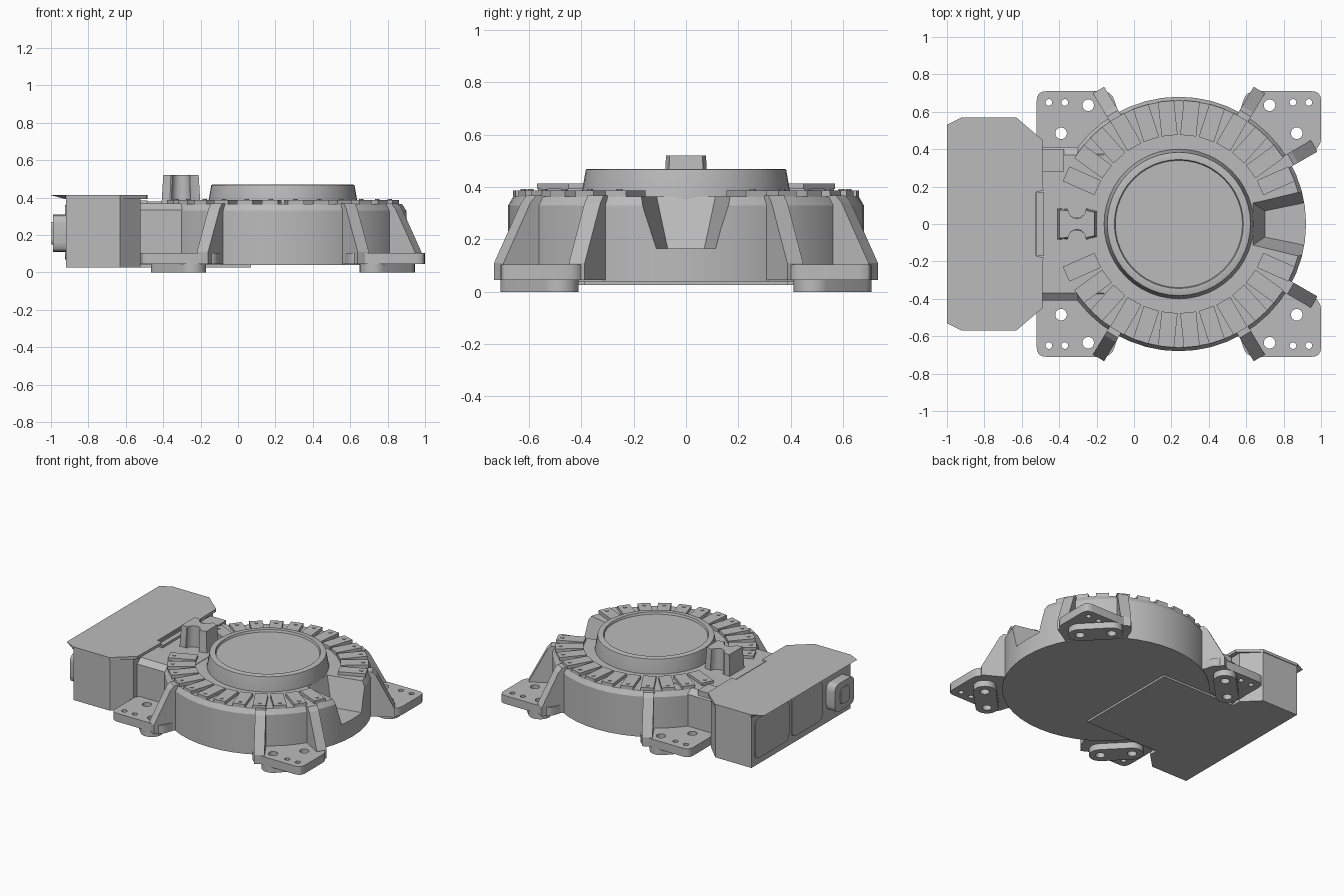
import bpy, bmesh, math
from mathutils import Matrix, Vector

if "Cube" in bpy.data.objects:
    bpy.data.objects.remove(bpy.data.objects["Cube"])

grey = bpy.data.materials.new("plain_grey")
grey.use_nodes = True
grey.diffuse_color = (0.5, 0.5, 0.5, 1)
grey.node_tree.nodes["Principled BSDF"].inputs["Base Color"].default_value = (0.5, 0.5, 0.5, 1)

CX = 0.24                       # drum axis
AXES = {"xy": lambda u, v, w: (u, v, w),
        "yz": lambda u, v, w: (w, u, v),
        "xz": lambda u, v, w: (u, w, v)}


def finish(name, bm, x=0.0):
    bmesh.ops.recalc_face_normals(bm, faces=bm.faces)
    mesh = bpy.data.meshes.new(name)
    bm.to_mesh(mesh)
    bm.free()
    mesh.materials.append(grey)
    obj = bpy.data.objects.new(name, mesh)
    obj.location.x = x
    bpy.context.collection.objects.link(obj)
    return obj


def add_prism(bm, low, a, b, plane="xy", high=None, turn=0.0):
    """Extrude an outline from a to b, optionally changing shape on the way."""
    rot = Matrix.Rotation(turn, 3, "Z")
    put = AXES[plane]
    r0 = [bm.verts.new(rot @ Vector(put(u, v, a))) for u, v in low]
    r1 = [bm.verts.new(rot @ Vector(put(u, v, b))) for u, v in (high or low)]
    bm.faces.new(r0)
    bm.faces.new(r1)
    for i in range(len(low)):
        j = (i + 1) % len(low)
        bm.faces.new((r0[i], r0[j], r1[j], r1[i]))


def prism(name, low, a, b, plane="xy", high=None, turn=0.0, x=0.0):
    bm = bmesh.new()
    add_prism(bm, low, a, b, plane, high, turn)
    return finish(name, bm, x)


def lathe(name, profile, sides=48):
    """Closed solid turned round the drum axis."""
    bm = bmesh.new()
    rings = [[bm.verts.new((r * math.cos(math.tau * i / sides),
                            r * math.sin(math.tau * i / sides), z))
              for i in range(sides)] for r, z in profile]
    bm.faces.new(rings[0])
    bm.faces.new(rings[-1])
    for p, q in zip(rings, rings[1:]):
        for i in range(sides):
            j = (i + 1) % sides
            bm.faces.new((p[i], p[j], q[j], q[i]))
    return finish(name, bm, CX)


def circle(x, y, r, n=16):
    return [(x + r * math.cos(math.tau * i / n), y + r * math.sin(math.tau * i / n))
            for i in range(n)]


def rect(x0, x1, y0, y1):
    return [(x0, y0), (x1, y0), (x1, y1), (x0, y1)]


def rounded(points, radius, steps=4):
    """Round every corner of an outline with a short curve."""
    out = []
    for i, p in enumerate(points):
        p = Vector(p)
        d0 = (Vector(points[i - 1]) - p).normalized() * radius
        d1 = (Vector(points[(i + 1) % len(points)]) - p).normalized() * radius
        for k in range(steps + 1):
            t = k / steps
            out.append(tuple(p + d0 * (1 - t) ** 2 + d1 * t ** 2))
    return out


def apply(obj, mod):
    bpy.context.view_layer.objects.active = obj
    bpy.ops.object.modifier_apply(modifier=mod.name)


def cut(obj, cutter):
    mod = obj.modifiers.new("cut", "BOOLEAN")
    mod.operation = "DIFFERENCE"
    mod.solver = "EXACT"
    mod.object = cutter
    apply(obj, mod)
    bpy.data.objects.remove(cutter)


def mirror(obj, x, y):
    mod = obj.modifiers.new("mirror", "MIRROR")
    mod.use_axis = (x, y, False)
    mod.use_mirror_merge = False
    apply(obj, mod)


def smooth(obj):
    bpy.ops.object.select_all(action="DESELECT")
    obj.select_set(True)
    bpy.context.view_layer.objects.active = obj
    bpy.ops.object.shade_smooth_by_angle(angle=math.radians(25))


# Drum with a wedge-shaped notch on its free side
drum = lathe("drum", [(0.68, 0.04), (0.68, 0.33), (0.66, 0.365)])
bm = bmesh.new()
floor = [(0.46, -0.07), (0.80, -0.14), (0.80, 0.14), (0.46, 0.07)]
brim = [(0.385, -0.12), (0.80, -0.22), (0.80, 0.22), (0.385, 0.12)]
add_prism(bm, floor, 0.165, 0.40, high=brim)
cut(drum, finish("notch_cutter", bm, CX))
smooth(drum)

# Raised boss with a shallow dished top
smooth(lathe("centre_boss", [(0.40, 0.34), (0.40, 0.37), (0.383, 0.467), (0.375, 0.47),
                             (0.345, 0.47), (0.34, 0.455)]))

# Ring of raised pads, each with a small rivet
pads, rivets = bmesh.new(), bmesh.new()
for k in range(12):
    for side in (1, -1):
        angle = side * math.radians(24 + 12 * k)
        add_prism(pads, rect(0.475, 0.66, -0.043, 0.043), 0.35, 0.388, turn=angle)
        add_prism(rivets, circle(0.625, 0, 0.012, 10), 0.38, 0.392, turn=angle)
finish("ring_pads", pads, CX)
finish("pad_rivets", rivets, CX)

# Four corner feet: flange plate above a capsule pad, drilled through
big = [(0.485, 0.635), (0.63, 0.485)]
small = [(0.61, 0.65), (0.695, 0.65)]


def drill():
    bm = bmesh.new()
    for x, y in big:
        add_prism(bm, circle(x, y, 0.031, 20), -0.1, 0.2)
    for x, y in small:
        add_prism(bm, circle(x, y, 0.018), -0.1, 0.2)
    return finish("drill_cutter", bm, CX)


plate = prism("foot_plates", rounded([(0.36, 0.71), (0.76, 0.71), (0.76, 0.41),
                                      (0.52, 0.30), (0.30, 0.52)], 0.05), 0.045, 0.105, x=CX)
capsule = []
for i, (x, y) in enumerate(big):
    start = math.radians(45 if i == 0 else 225)
    capsule += [(x + 0.075 * math.cos(start + math.pi * k / 12),
                 y + 0.075 * math.sin(start + math.pi * k / 12)) for k in range(13)]
pad = prism("foot_pads", capsule, 0, 0.05, x=CX)
for part in (plate, pad):
    cut(part, drill())
    mirror(part, True, True)
    smooth(part)

# Sloping ribs beside the feet
rib = [(0.58, 0.045), (0.835, 0.045), (0.835, 0.11), (0.715, 0.34), (0.69, 0.368), (0.58, 0.368)]
for name, angle, both in (("steep_ribs", 59, True), ("outer_ribs", 30, False)):
    part = prism(name, rib, -0.035, 0.035, "xz", turn=math.radians(angle), x=CX)
    mirror(part, both, True)

# Neck linking drum and box, with chamfered shoulders
prism("neck", [(-0.41, 0.04), (0.41, 0.04), (0.41, 0.335), (0.37, 0.368),
               (-0.37, 0.368), (-0.41, 0.335)], -0.53, -0.16, "yz")
prism("base_plate", rect(-0.55, 0.07, -0.39, 0.39), 0.026, 0.05)
prism("neck_clip", rect(-0.50, -0.375, 0.28, 0.40), 0.34, 0.38)
prism("neck_step", rect(-0.54, -0.485, -0.17, 0.17), 0.34, 0.385)

# Waisted post standing on the neck
waist = [(0.085 - 0.052 * math.sin(math.pi * k / 8), 0.052 * math.cos(math.pi * k / 8))
         for k in range(9)]
half = [(0.105, 0.07), (0.06, 0.08)] + [(dx, y) for y, dx in waist] + [(-0.06, 0.08), (-0.105, 0.085)]
outline = half + [(x, -y) for x, y in reversed(half)]
shift = [(x - 0.305, y) for x, y in outline]
top = [(x * 0.9 - 0.305, y * 0.9) for x, y in outline]
smooth(prism("post", shift, 0.35, 0.52, high=top))


# Side box with overhanging lid
def both_sides(points):
    return points + [(x, -y) for x, y in reversed(points)]


prism("box", both_sides([(-0.92, 0.565), (-0.63, 0.565), (-0.52, 0.455)]), 0.026, 0.40)
lid_top = both_sides([(-1.0, 0.53), (-0.92, 0.57), (-0.63, 0.57), (-0.49, 0.45),
                      (-0.485, 0.18), (-0.525, 0.17)])
lid_low = [(max(x, -0.92), y) for x, y in lid_top]
lid_low[0], lid_low[-1] = (-0.925, 0.53), (-0.925, -0.53)
prism("box_lid", lid_low, 0.393, 0.413, high=lid_top)

# Thin panels and latch on the outer end of the box
prism("wide_panel", rounded(rect(0.14, 0.53, 0.07, 0.36), 0.05), -0.926, -0.915, "yz")
prism("narrow_panel", rounded(rect(-0.24, 0.11, 0.07, 0.36), 0.05), -0.926, -0.915, "yz")
smooth(prism("latch", rounded(rect(-0.51, -0.29, 0.11, 0.31), 0.05), -0.99, -0.91, "yz"))
prism("latch_face", rounded(rect(-0.45, -0.35, 0.15, 0.27), 0.03), -0.996, -0.98, "yz")
